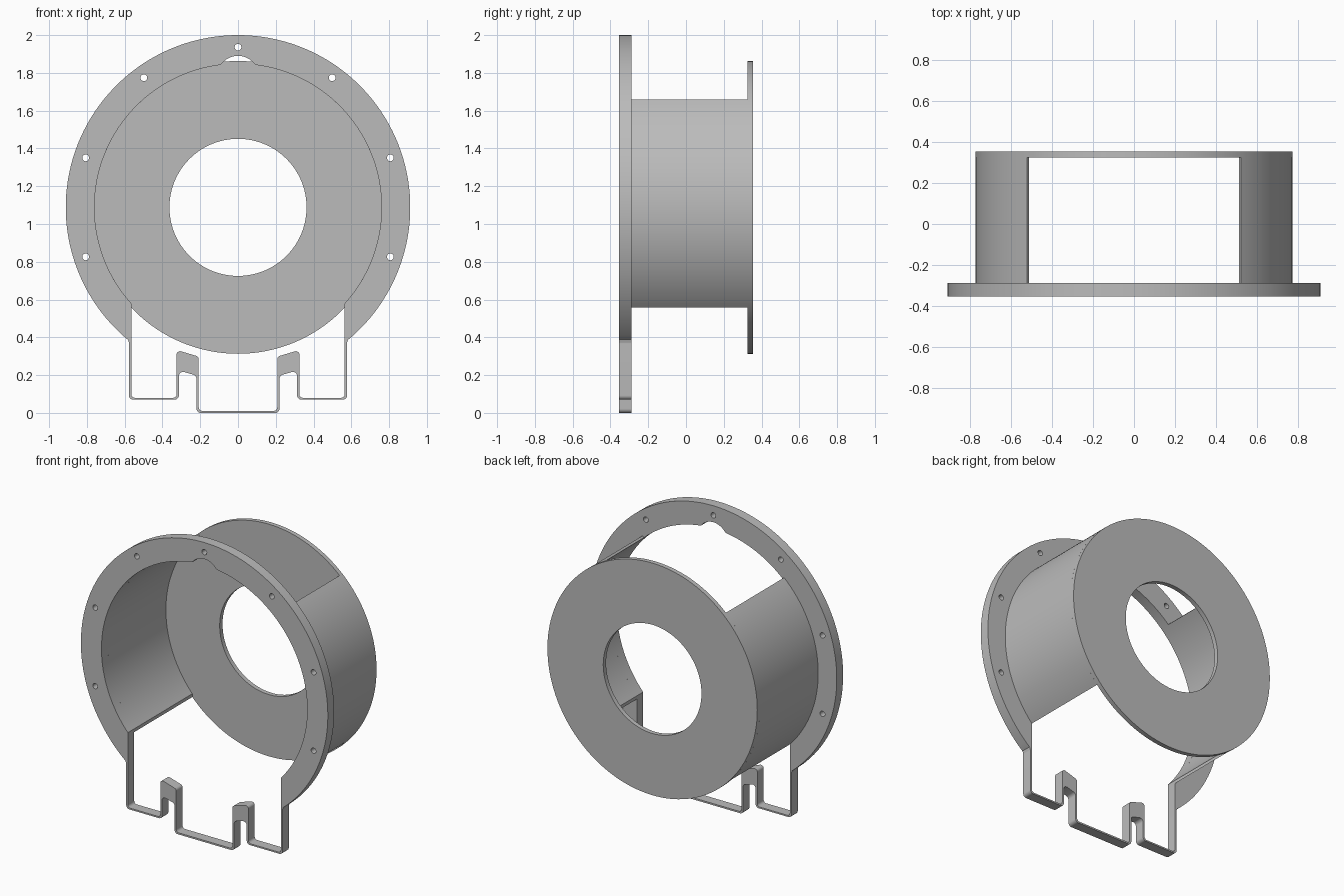
import bpy, bmesh
from math import sin, cos, radians, degrees, acos, asin, sqrt
from mathutils import Vector, Matrix

cube = bpy.data.objects.get("Cube")
if cube:
    bpy.data.objects.remove(cube)

CZ = 1.088            # height of the drum axis
R_FLANGE, R_OUT, R_IN, R_BORE = 0.912, 0.775, 0.76, 0.363

grey = bpy.data.materials.new("plain grey")
grey.use_nodes = True
colour = (0.5, 0.5, 0.5, 1)
grey.diffuse_color = colour
grey.node_tree.nodes["Principled BSDF"].inputs["Base Color"].default_value = colour


def arc(r, a0, a1, n, cx=0, cz=CZ):
    """Points along an arc, angles in degrees."""
    angles = [radians(a0 + (a1 - a0) * i / n) for i in range(n + 1)]
    return [(cx + r * cos(a), cz + r * sin(a)) for a in angles]


def circle(r, n, cx=0, cz=CZ):
    return arc(r, 0, 360, n, cx, cz)[:-1]


def rounded(points, r, n=5):
    """Round every inner corner of an open path, keeping its two ends."""
    pts = [Vector(p) for p in points]
    out = [tuple(pts[0])]
    for a, b, c in zip(pts, pts[1:], pts[2:]):
        u, v = (a - b).normalized(), (c - b).normalized()
        half = u.angle(v) / 2
        reach = r * cos(half) / sin(half)
        p, q = b + u * reach, b + v * reach
        centre = b + (u + v).normalized() * (r / sin(half))
        for i in range(n + 1):
            d = (p.lerp(q, i / n) - centre).normalized()
            out.append(tuple(centre + d * r))
    return out + [tuple(pts[-1])]


def mirrored(half):
    """Close a right-hand half outline with its left-hand copy."""
    return half + [(-x, z) for x, z in reversed(half) if abs(x) > 1e-4]


def plate(name, loops, y0, y1):
    """Extrude a filled outline with holes from y0 to y1."""
    curve = bpy.data.curves.new(name, 'CURVE')
    curve.dimensions = '2D'
    curve.fill_mode = 'BOTH'
    curve.extrude = (y1 - y0) / 2
    for loop in loops:
        spline = curve.splines.new('POLY')
        spline.points.add(len(loop) - 1)
        for point, (x, z) in zip(spline.points, loop):
            point.co = (x, z, 0, 1)
        spline.use_cyclic_u = True
    obj = bpy.data.objects.new(name, curve)
    bpy.context.collection.objects.link(obj)
    bpy.ops.object.select_all(action='DESELECT')
    obj.select_set(True)
    bpy.context.view_layer.objects.active = obj
    bpy.ops.object.convert(target='MESH')
    obj = bpy.context.object
    mesh = obj.data
    mesh.transform(Matrix.Translation((0, (y0 + y1) / 2, 0)) @ Matrix.Rotation(radians(90), 4, 'X'))
    bm = bmesh.new()
    bm.from_mesh(mesh)
    bmesh.ops.remove_doubles(bm, verts=bm.verts, dist=1e-5)
    bmesh.ops.recalc_face_normals(bm, faces=bm.faces)
    bm.to_mesh(mesh)
    bm.free()
    mesh.materials.clear()
    mesh.materials.append(grey)
    bpy.ops.object.shade_smooth_by_angle(angle=radians(30))
    return obj


# Front flange: ring that runs down into a thin stepped foot frame
X_OUT, X_IN = 0.577, 0.565
outer = arc(R_FLANGE, 90, -degrees(acos(0.592 / R_FLANGE)), 72)
outer += rounded([(0.583, 0.388), (X_OUT, 0.37), (X_OUT, 0.07), (0.313, 0.07),
                  (0.313, 0.224), (0.22, 0.198), (0.22, 0), (0.1, 0)], 0.022)

# Inner edge with the relief notch at the top
notch = arc(0.11, 90, 42, 10, cz=1.78)
inner = notch + [(0.088, 1.846)]
inner += arc(R_IN, degrees(acos(0.105 / R_IN)), -degrees(acos(X_IN / R_IN)), 64)
inner += rounded([(X_IN, 0.5), (X_IN, 0.08), (0.325, 0.08), (0.325, 0.333),
                  (0.208, 0.298), (0.208, 0.011), (0.1, 0.011)], 0.018)

# Seven screw holes on one bolt circle
holes = [circle(0.018, 20, 0.848 * cos(radians(a)), CZ + 0.848 * sin(radians(a)))
         for a in range(-18, 199, 36)]
plate("front_flange", [mirrored(outer), mirrored(inner)] + holes, -0.355, -0.288)

# Drum side walls, open at the top and bottom
top = degrees(asin(0.572 / R_OUT))
low_out = -degrees(acos(X_IN / R_OUT))
low_in = -degrees(acos(X_IN / R_IN))
wall = arc(R_OUT, low_out, top, 48) + arc(R_IN, top, low_in, 48)
plate("left_drum_wall", [wall], -0.288, 0.327)
plate("right_drum_wall", [[(-x, z) for x, z in wall]], -0.288, 0.327)

# Back disc with its central bore
plate("back_disc", [circle(R_OUT, 128), circle(R_BORE, 96)], 0.325, 0.355)
